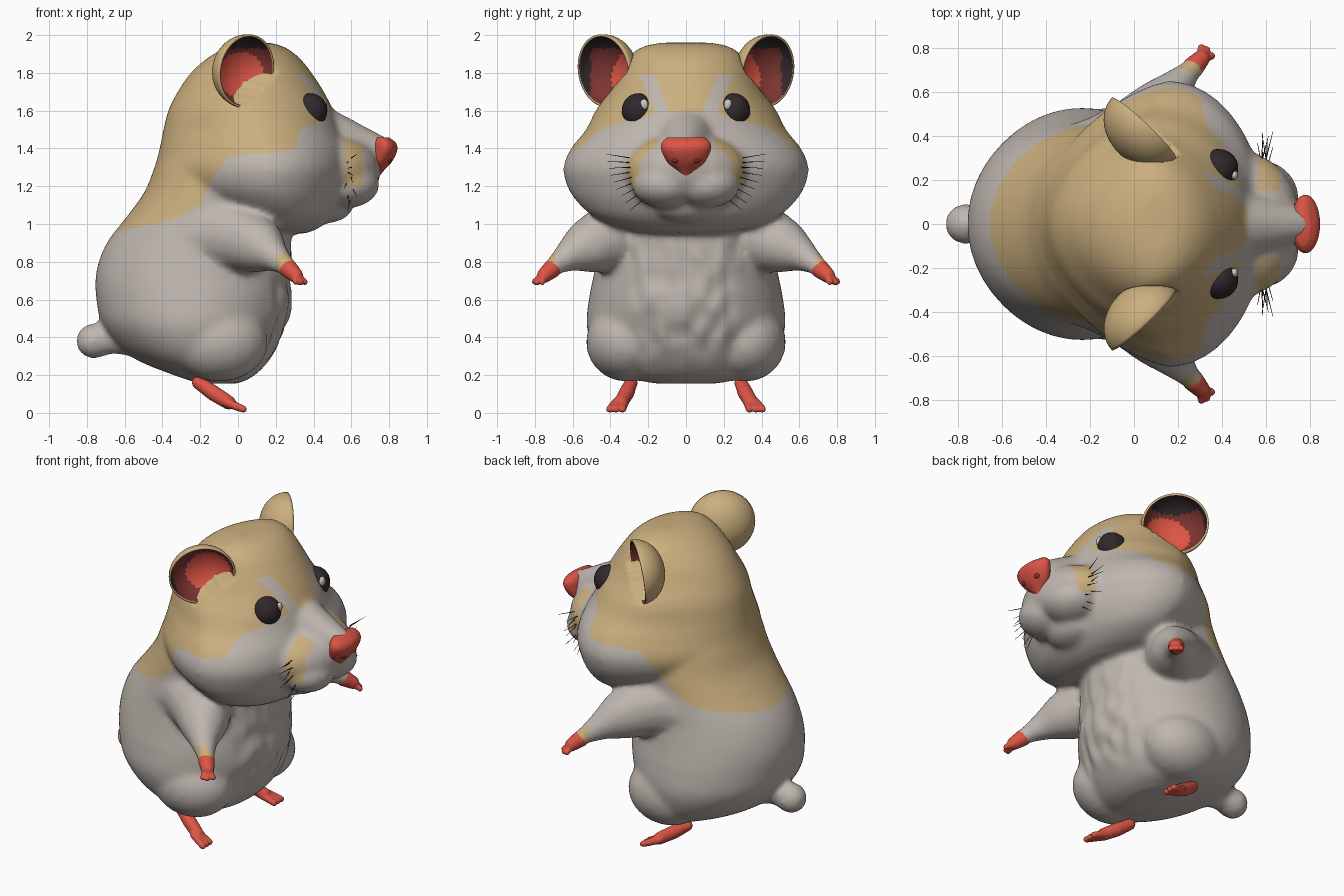
import bpy, bmesh, math
from mathutils import Vector, Matrix, noise

cube = bpy.data.objects.get("Cube")
if cube:
    bpy.data.objects.remove(cube, do_unlink=True)


def material(name, color):
    m = bpy.data.materials.new(name)
    m.use_nodes = True
    m.diffuse_color = (*color, 1)
    bsdf = m.node_tree.nodes["Principled BSDF"]
    bsdf.inputs["Base Color"].default_value = (*color, 1)
    bsdf.inputs["Roughness"].default_value = 0.8
    return m


GREY = material("pale_grey_fur", (0.52, 0.47, 0.43))
TAN = material("tan_fur", (0.60, 0.43, 0.21))
RED = material("coral_skin", (0.72, 0.09, 0.06))
DARK_RED = material("dark_red_skin", (0.20, 0.035, 0.03))
BLACK = material("soft_black", (0.03, 0.022, 0.025))
SHINE = material("eye_shine", (0.6, 0.57, 0.55))
SIDES = ((1, "left"), (-1, "right"))


def make(name, bm, *mats):
    bmesh.ops.recalc_face_normals(bm, faces=bm.faces)
    for f in bm.faces:
        f.smooth = True
    mesh = bpy.data.meshes.new(name)
    bm.to_mesh(mesh)
    bm.free()
    ob = bpy.data.objects.new(name, mesh)
    bpy.context.collection.objects.link(ob)
    for m in mats:
        mesh.materials.append(m)
    return ob


def bake(ob):
    """Replace the mesh by its modified result."""
    dg = bpy.context.evaluated_depsgraph_get()
    mesh = bpy.data.meshes.new_from_object(ob.evaluated_get(dg))
    ob.modifiers.clear()
    ob.data = mesh
    return mesh


def ball(bm, at, size, seg=24):
    m = Matrix.Translation(at) @ Matrix.Diagonal((*size, 1))
    bmesh.ops.create_uvsphere(bm, u_segments=seg, v_segments=seg // 2, radius=1, matrix=m)


def limb(bm, points, steps=8, seg=16):
    """Chain of overlapping balls through (x, y, z, radius) points."""
    for a, b in zip(points, points[1:]):
        for i in range(steps + 1):
            x, y, z, r = Vector(a).lerp(Vector(b), i / steps)
            ball(bm, (x, y, z), (r, r, r), seg)


def catmull(a, b, c, d, t):
    return b + (c - a) * (t / 2) + (a * 2 - b * 5 + c * 4 - d) * (t * t / 2) \
        + (b * 3 - a - c * 3 + d) * (t ** 3 / 2)


def loft(bm, rows, widest=lambda z: .5, pinch=0, seg=48, steps=5):
    """Smooth stack of egg rings from (z, back x, front x, half width) rows."""
    rows = [Vector(r) for r in rows]
    pad = [rows[0]] + rows + [rows[-1]]
    fine = [catmull(*pad[i:i + 4], s / steps) for i in range(len(rows) - 1) for s in range(steps)]
    rings = []
    for z, back, front, half in fine + [rows[-1]]:
        ring = []
        mid = back + (front - back) * widest(z)
        for k in range(seg):
            a = math.tau * k / seg
            c = math.cos(a)
            reach = front - mid if c > 0 else mid - back
            ring.append(bm.verts.new((mid + reach * c, half * math.sin(a) * (1 + pinch * min(c, 0)), z)))
        rings.append(ring)
    for lo, hi in zip(rings, rings[1:]):
        for k in range(seg):
            n = (k + 1) % seg
            bm.faces.new((lo[k], lo[n], hi[n], hi[k]))
    bm.faces.new(rings[0])
    bm.faces.new(rings[-1])


def fuse(ob, voxel, smooth):
    r = ob.modifiers.new("fuse", 'REMESH')
    r.mode, r.voxel_size = 'VOXEL', voxel
    s = ob.modifiers.new("soften", 'SMOOTH')
    s.factor, s.iterations = 0.5, smooth
    mesh = bake(ob)
    mesh.shade_smooth()
    return mesh


# Body, head, arms, haunches and tail fused into one soft skin
bm = bmesh.new()
loft(bm, [(.155, -.2, 0, .16), (.2, -.34, .09, .36), (.3, -.57, .18, .47), (.45, -.71, .245, .525),
          (.6, -.75, .28, .515), (.75, -.75, .285, .485), (.9, -.695, .28, .46),
          (1.05, -.58, .27, .455), (1.18, -.49, .27, .455), (1.32, -.435, .25, .43), (1.45, -.38, .2, .36)])
loft(bm, [(.95, .02, .36, .18), (.98, -.06, .43, .35), (1.04, -.16, .5, .49), (1.12, -.3, .55, .58),
          (1.2, -.4, .58, .63), (1.3, -.435, .6, .65), (1.4, -.415, .58, .61), (1.5, -.395, .54, .53),
          (1.6, -.37, .505, .48), (1.7, -.32, .455, .41), (1.8, -.25, .39, .36), (1.88, -.16, .325, .31),
          (1.935, -.06, .25, .24), (1.96, .02, .17, .14)],
     widest=lambda z: .57 - max(0, min(z - 1.4, .25)) * .45, pinch=.2)
limb(bm, [(.4, 0, 1.47, .17), (.735, 0, 1.39, .085)])
ball(bm, (.49, 0, 1.29), (.27, .33, .2))
ball(bm, (.47, 0, 1.1), (.14, .18, .095))
limb(bm, [(-.55, 0, .39, .09), (-.68, 0, .385, .072), (-.765, 0, .38, .094)])
for s, side in SIDES:
    ball(bm, (.58, s * .11, 1.21), (.17, .18, .125))
    ball(bm, (-.1, s * .315, .375), (.26, .215, .21))
    limb(bm, [(-.28, s * .25, .92, .19), (-.1, s * .29, .95, .22), (.03, s * .41, .92, .18),
              (.1, s * .5, .89, .148), (.17, s * .6, .845, .092), (.24, s * .68, .79, .056),
              (.275, s * .715, .76, .05)])
body = make("body", bm, GREY, TAN)
mesh = fuse(body, .018, 10)

# Ruffled belly fur
for v in mesh.vertices:
    x, y, z = v.co
    fade = min(1, (.34 - abs(y)) * 8, (z - .24) * 6, (.97 - z) * 6)
    if x > .1 and fade > 0:
        v.co.x += .022 * fade * noise.noise(Vector((x * 5, y * 13, z * 8)))

# Ear cups: tan shell, coral centre, dark red wall and black rim
EAR = Vector((.2, .195, .16))
for s, side in SIDES:
    n = Vector((.68, s * .72, -.12)).normalized()
    across = Vector((0, 0, 1)).cross(n).normalized()
    frame = Matrix((across, n.cross(across), n)).transposed().to_4x4()
    place = Matrix.Translation((.045, s * .435, 1.81)) @ frame
    # Hollow the head where the cup sits
    for v in mesh.vertices:
        p = place.inverted() @ v.co
        flat = (p.x / EAR.x) ** 2 + (p.y / EAR.y) ** 2
        if flat < 1 and p.z < .03:
            p.z = min(p.z, -EAR.z * math.sqrt(1 - flat) + .004)
            v.co = place @ p
    bm = bmesh.new()
    ball(bm, (0, 0, 0), (1, 1, 1), 64)
    bmesh.ops.delete(bm, geom=[v for v in bm.verts if v.co.z > .07], context='VERTS')
    bmesh.ops.scale(bm, vec=EAR, verts=bm.verts)
    ear = make(side + "_ear", bm, TAN, RED, DARK_RED, BLACK)
    shell = ear.modifiers.new("thickness", 'SOLIDIFY')
    shell.thickness, shell.offset = .012, -1
    cup = bake(ear)
    inner = [p.index for p in cup.polygons if p.normal.dot(p.center) < -.02]
    cup.transform(place)
    for i in inner:
        x, y, z = cup.polygons[i].center
        disc = math.hypot(x - .015, z - 1.79) < .12 and abs(y) < .45
        rim = z > 1.93 or abs(y) > .505
        cup.polygons[i].material_index = 3 if rim else 1 if disc else 2

# Tan back, brow, wrists and cheek stripes
EDGE = [(-.9, .96), (-.65, .96), (-.35, 1.02), (-.2, 1.1), (-.13, 1.25), (-.05, 1.36),
        (.3, 1.39), (.33, 1.5), (.45, 1.55), (.52, 1.6), (.9, 1.6)]


def tan_edge(x):
    for (x0, z0), (x1, z1) in zip(EDGE, EDGE[1:]):
        if x <= x1:
            return z0 + (z1 - z0) * max(0, (x - x0) / (x1 - x0))
    return 2


for p in mesh.polygons:
    x, y, z = p.center
    y = abs(y)
    streak = x > .25 and 1.5 < z < 1.79 and abs(y - .13 - (z - 1.6) * .4) < .04
    stripe = .56 < x < .66 and y > .15 and 1.2 < z < 1.48
    wrist = y > .685 and z < .85 and x > .2
    p.material_index = int((z > tan_edge(x) and not streak) or stripe or wrist)

# Eyes with a small shine
for s, side in SIDES:
    bm = bmesh.new()
    ball(bm, (.383, s * .254, 1.6), (.09, .086, .092), 32)
    make(side + "_eye", bm, BLACK)
    bm = bmesh.new()
    ball(bm, (.455, s * .222, 1.632), (.017, .022, .03), 16)
    make(side + "_eye_shine", bm, SHINE)

# Nose, nostrils and mouth
bm = bmesh.new()
loft(bm, [(1.235, .7, .735, .012), (1.28, .7, .77, .045), (1.33, .7, .815, .1),
          (1.39, .71, .843, .13), (1.43, .715, .835, .128), (1.458, .73, .8, .1)], seg=32)
make("nose", bm, RED)
for s, side in SIDES:
    bm = bmesh.new()
    ball(bm, (.79, s * .055, 1.338), (.027, .025, .018), 16)
    make(side + "_nostril", bm, DARK_RED)
bm = bmesh.new()
ball(bm, (.61, 0, 1.12), (.03, .03, .012), 16)
make("mouth", bm, BLACK)

# Whiskers
bm = bmesh.new()
for s in (-1, 1):
    for i in range(9):
        t = i / 8
        a = Vector((.6 - .02 * (i % 2), s * (.3 - .1 * t * t), 1.35 - .2 * t))
        b = a + Vector((.03 - .05 * (i % 3) / 2, s * (.12 - .02 * t), .02 - .1 * t))
        turn = (b - a).to_track_quat('Z', 'Y').to_matrix().to_4x4()
        bmesh.ops.create_cone(bm, segments=5, radius1=.003, radius2=.001, depth=(b - a).length,
                              matrix=Matrix.Translation((a + b) / 2) @ turn)
make("whiskers", bm, BLACK)

# Hands and feet
for s, side in SIDES:
    bm = bmesh.new()
    limb(bm, [(.268, s * .71, .762, .05), (.305, s * .75, .728, .04)])
    for dx, dy, dz in ((0, .05, -.03), (.025, .04, -.034), (.048, .012, -.032)):
        limb(bm, [(.305, s * .75, .725, .025), (.305 + dx, s * (.75 + dy), .725 + dz, .017)])
    fuse(make(side + "_hand", bm, RED), .007, 3)
    bm = bmesh.new()
    limb(bm, [(-.21, s * .29, .16, .035), (-.13, s * .315, .105, .042), (-.05, s * .345, .055, .038)])
    for dy in (-.03, .005, .04):
        limb(bm, [(-.06, s * (.345 + dy * .6), .055, .025), (.028, s * (.365 + dy), .02, .02)])
    fuse(make(side + "_foot", bm, RED), .008, 3)
